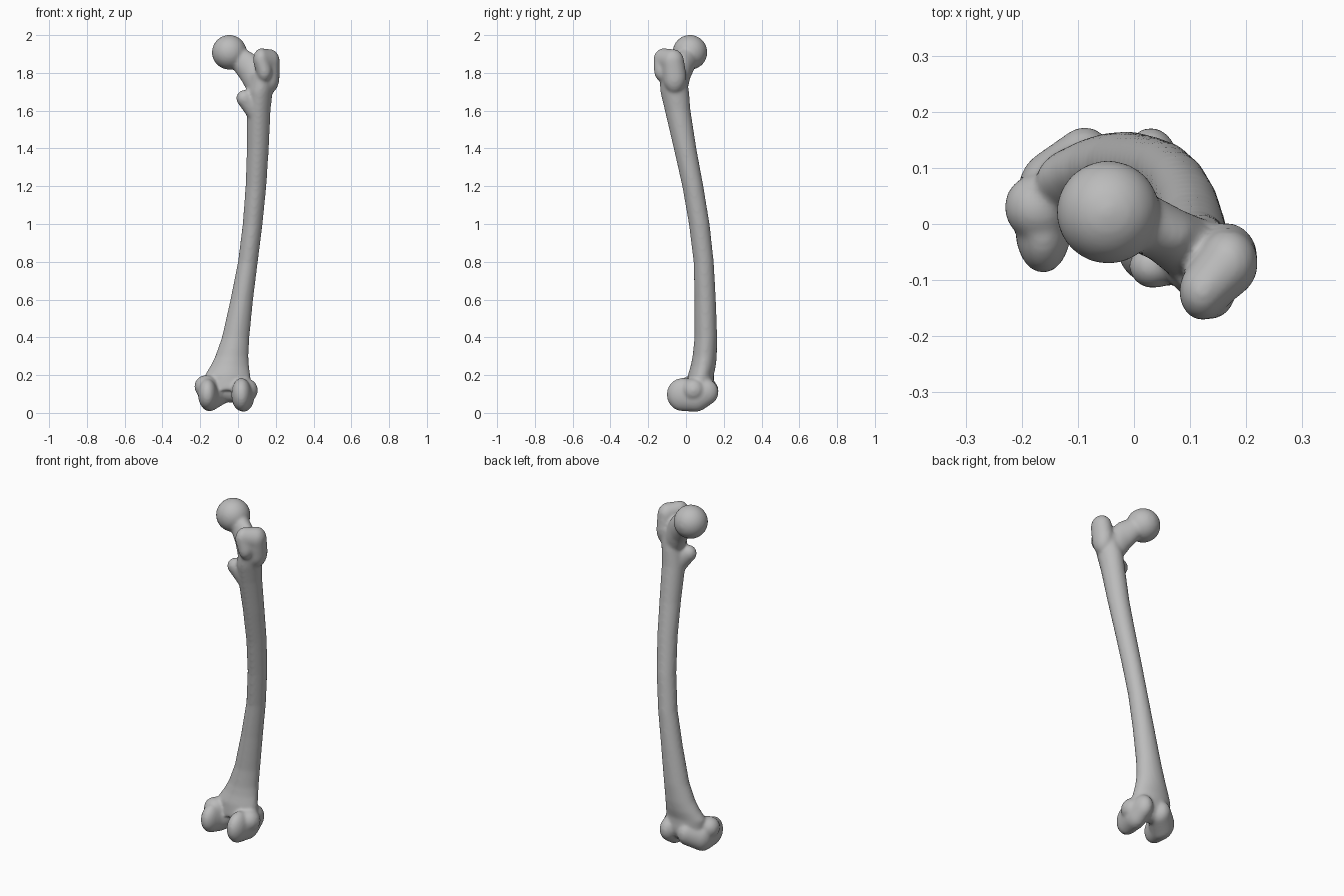
import bpy, bmesh
from math import sin, cos, pi
from mathutils import Matrix, Vector

cube = bpy.data.objects.get("Cube")
if cube:
    bpy.data.objects.remove(cube)

bm = bmesh.new()


def blob(p):
    """Ellipsoid given as x, y, z, rx, ry, rz."""
    m = Matrix.Translation(p[:3]) @ Matrix.Diagonal((*p[3:], 1))
    bmesh.ops.create_icosphere(bm, subdivisions=4, radius=1, matrix=m)


def chain(*keys, steps=8):
    """Row of overlapping ellipsoids running through the keys."""
    for a, b in zip(keys, keys[1:]):
        for i in range(steps + 1):
            t = i / steps
            blob([u + (v - u) * t for u, v in zip(a, b)])


def loft(sections, sides=40):
    """Shaft through sections of z, x0, x1, y0, y1, narrowed toward the back."""
    rings = []
    for z, x0, x1, y0, y1 in sections:
        ring = []
        for i in range(sides):
            a = 2 * pi * i / sides
            pinch = 1 - 0.15 * max(0, -sin(a)) ** 2
            ring.append(bm.verts.new(((x0 + x1) / 2 + (x1 - x0) / 2 * cos(a) * pinch,
                                      (y0 + y1) / 2 + (y1 - y0) / 2 * sin(a), z)))
        rings.append(ring)
    for lo, hi in zip(rings, rings[1:]):
        for i in range(sides):
            j = (i + 1) % sides
            bm.faces.new((lo[i], lo[j], hi[j], hi[i]))
    bm.faces.new(rings[0][::-1])
    bm.faces.new(rings[-1])


# Bowed shaft, flaring at the lower end
loft([(0.12, -.17, .07, .0, .15), (0.2, -.175, .065, .01, .147),
      (0.25, -.145, .058, .025, .158), (0.3, -.12, .055, .035, .163),
      (0.4, -.085, .06, .045, .165), (0.6, -.04, .08, .045, .158),
      (0.8, .0, .105, .04, .147), (1.0, .025, .13, .015, .125),
      (1.2, .04, .15, -.02, .092), (1.4, .047, .163, -.065, .055),
      (1.6, .046, .172, -.112, .024), (1.7, .05, .183, -.136, .016),
      (1.8, .07, .205, -.14, .0)])

# Ball head and neck
blob((-.046, .021, 1.909, .092, .092, .092))
chain((.0, .01, 1.88, .05, .055, .065), (.06, -.02, 1.82, .058, .05, .088),
      (.11, -.05, 1.74, .06, .06, .1))

# Large outer knob and small inner knob below the neck
chain((.122, -.12, 1.87, .042, .052, .06), (.168, -.07, 1.86, .053, .06, .066),
      (.165, -.06, 1.78, .055, .062, .09))
chain((.122, -.12, 1.87, .042, .052, .06), (.14, -.115, 1.81, .042, .054, .06))
chain((.033, -.075, 1.665, .042, .04, .045), (.075, -.06, 1.63, .04, .045, .08))

# Paired rounded knuckles at the lower end
chain((-.162, -.008, .1, .05, .08, .082), (-.15, .05, .088, .058, .08, .08),
      (-.088, .105, .115, .055, .068, .07))
chain((.018, -.018, .097, .053, .084, .088), (.03, .05, .086, .056, .08, .08),
      (.03, .105, .11, .05, .067, .07))

# Side bumps and the bridge between the knuckles
blob((-.17, .03, .14, .061, .06, .06))
blob((.045, .04, .12, .06, .062, .062))
blob((-.04, .085, .14, .1, .065, .085))

mesh = bpy.data.meshes.new("thigh_bone")
bm.to_mesh(mesh)
bm.free()
bone = bpy.data.objects.new("thigh_bone", mesh)
bpy.context.collection.objects.link(bone)

# Fuse the parts into one softened skin
remesh = bone.modifiers.new("fuse", 'REMESH')
remesh.mode = 'VOXEL'
remesh.voxel_size = 0.008
remesh.use_smooth_shade = True
soften = bone.modifiers.new("soften", 'SMOOTH')
soften.factor = 0.5
soften.iterations = 10

mat = bpy.data.materials.new("bone_grey")
mat.use_nodes = True
colour = (0.5, 0.5, 0.5, 1)
mat.diffuse_color = colour
mat.node_tree.nodes["Principled BSDF"].inputs["Base Color"].default_value = colour
mesh.materials.append(mat)
mesh.shade_smooth()
